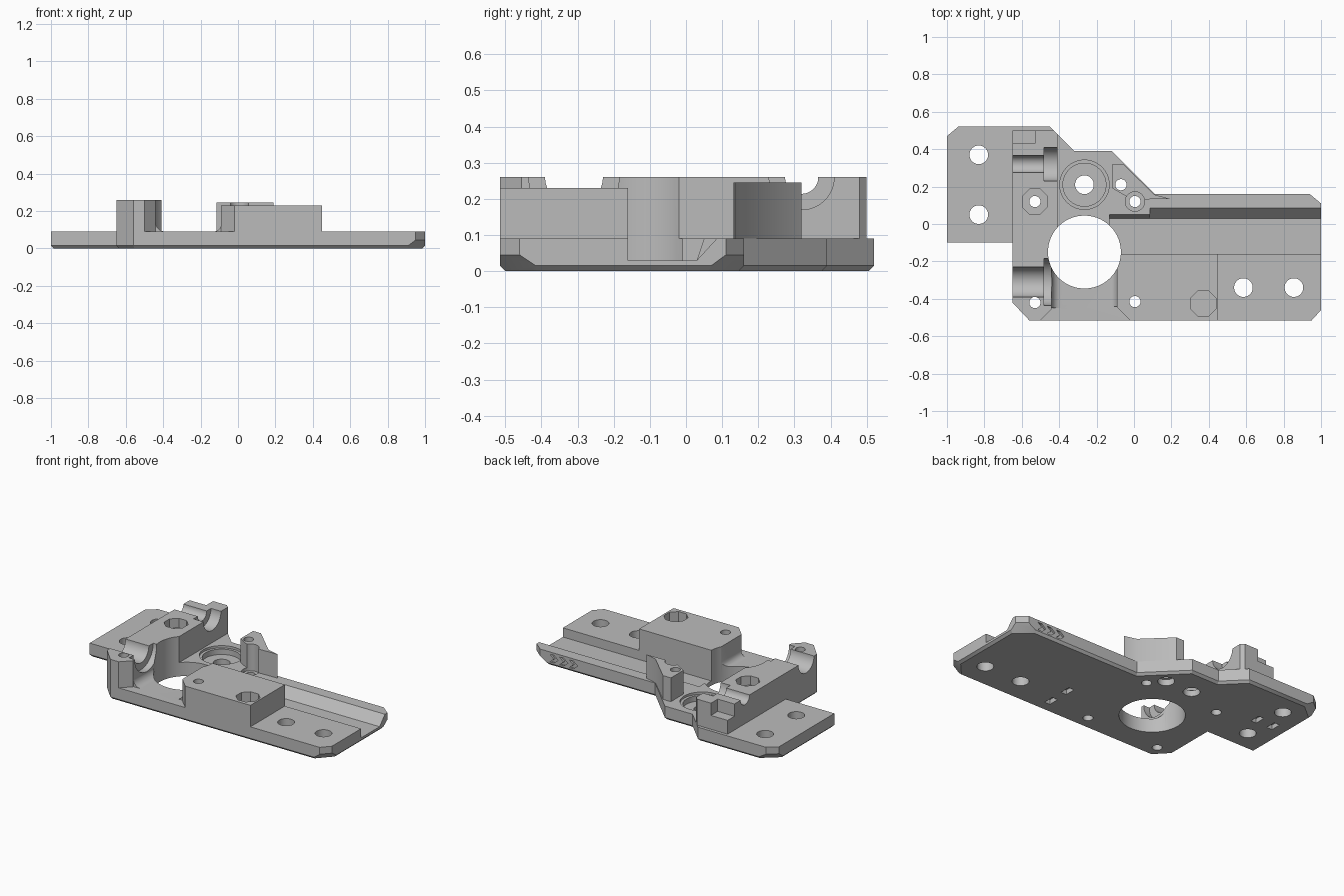
import bpy, bmesh
from math import pi, sin, cos

cube = bpy.data.objects.get("Cube")
if cube:
    bpy.data.objects.remove(cube)

mat = bpy.data.materials.new("grey plastic")
mat.use_nodes = True
GREY = (0.5, 0.5, 0.5, 1)
mat.diffuse_color = GREY
mat.node_tree.nodes["Principled BSDF"].inputs["Base Color"].default_value = GREY

AXES = {"x": lambda a, b, h: (h, a, b),
        "y": lambda a, b, h: (a, h, b),
        "z": lambda a, b, h: (a, b, h)}


def prism(name, pts, lo, hi, axis="z", bevel=0):
    """Extrude a flat profile along an axis, optionally chamfering its base."""
    bm = bmesh.new()
    place = AXES[axis]
    low = [bm.verts.new(place(a, b, lo)) for a, b in pts]
    high = [bm.verts.new(place(a, b, hi)) for a, b in pts]
    bm.faces.new(low)
    bm.faces.new(high)
    n = len(pts)
    for i in range(n):
        j = (i + 1) % n
        bm.faces.new((low[i], low[j], high[j], high[i]))
    bmesh.ops.recalc_face_normals(bm, faces=bm.faces)
    if bevel:
        rim = [e for e in bm.edges if all(abs(v.co.z - lo) < 1e-5 for v in e.verts)]
        bmesh.ops.bevel(bm, geom=rim, offset=bevel, segments=1, affect="EDGES")
    mesh = bpy.data.meshes.new(name)
    bm.to_mesh(mesh)
    bm.free()
    mesh.materials.append(mat)
    ob = bpy.data.objects.new(name, mesh)
    bpy.context.collection.objects.link(ob)
    return ob


def circle(x, y, r, n=48):
    return [(x + r * cos(2 * pi * (i + .5) / n), y + r * sin(2 * pi * (i + .5) / n))
            for i in range(n)]


def rect(x0, x1, y0, y1):
    return [(x0, y0), (x1, y0), (x1, y1), (x0, y1)]


def fillet(x, z, r, side):
    """Concave fillet profile in a wall-to-floor corner."""
    arc = [(x + side * r * (1 - cos(t * pi / 16)), z + r * (1 - sin(t * pi / 16)))
           for t in range(9)]
    return [(x - side * .02, z + r), *arc, (x + side * r, z - .02), (x - side * .02, z - .02)]


def combine(target, other, operation):
    mod = target.modifiers.new("combine", "BOOLEAN")
    mod.operation = operation
    mod.solver = "EXACT"
    mod.object = other
    bpy.context.view_layer.objects.active = target
    bpy.ops.object.modifier_apply(modifier=mod.name)
    bpy.data.objects.remove(other)


def add(*args, **kw):
    combine(body, prism("addition", *args, **kw), "UNION")


def cut(*args, **kw):
    combine(body, prism("cutter", *args, **kw), "DIFFERENCE")


# Base plate with a chamfered underside
outline = [(-1, -.10), (-.65, -.10), (-.65, -.42), (-.56, -.515), (.95, -.515),
           (1, -.46), (1, .11), (.94, .16), (.11, .16), (-.12, .39), (-.32, .39),
           (-.45, .52), (-.94, .52), (-1, .47)]
FLOOR = .09
body = prism("mounting_plate", outline, 0, FLOOR, bevel=.015)

# Rod holder block on the left and its fillet to the floor
add([(-.65, -.42), (-.56, -.515), (-.5, -.515), (-.44, -.455), (-.44, -.15),
     (-.41, -.1), (-.41, .48), (-.43, .5), (-.65, .5)], .05, .26)
add(fillet(-.44, FLOOR, .05, 1), -.45, -.15, axis="y")

# Front block with its chamfered inner corner
add([(-.09, -.445), (-.02, -.515), (.45, -.515), (.45, -.16), (-.09, -.16)], .05, .23)
add(fillet(-.09, FLOOR, .04, -1), -.44, -.17, axis="y")

# Small screw post at the back
add([(-.115, .32), (-.115, .19), (-.01, .13), (.19, .135), (.11, .157), (-.058, .32)],
    .05, .245)

# Long channel with one sloping side
cut([(-.16, .03), (.03, .03), (.085, FLOOR), (.085, .2), (-.16, .2)], .085, 1.1, axis="x")
cut([(-.16, .03), (.03, .03), (.05, FLOOR), (.05, .2), (-.16, .2)], -.13, .09, axis="x")

# Large central opening
cut(circle(-.265, -.15, .195, 64), -.1, .4)

# Bearing seat and its stepped rim
cut(circle(-.265, .21, .132), .075, .2)
cut(circle(-.265, .21, .115), .04, .2)

# Rod cradles in the left block
for y, r_rod, r_seat in ((-.31, .08, .125), (.32, .046, .09)):
    cut(circle(y, .26, r_rod, 40), -.7, -.47, axis="x")
    cut(circle(y, .26, r_seat, 40), -.482, -.38, axis="x")

# Notch on the back outer corner
cut(rect(-.7, -.53, .43, .6), .18, .4)

# Screw holes
for x, y, r in ((-.83, .37, .05), (-.83, .05, .05), (.585, -.34, .05), (.855, -.34, .05),
                (-.265, .21, .05), (-.53, .12, .03), (-.53, -.42, .03),
                (.005, -.415, .03), (-.07, .21, .03), (.005, .12, .03)):
    cut(circle(x, y, r, 32), -.1, .4)
cut(circle(.005, .12, .052, 32), .07, .4)
cut(circle(-.07, .21, .05, 32), -.1, .04)

# Octagonal nut pockets
cut(circle(-.53, .12, .073, 8), .2, .4)
cut(circle(.37, -.425, .073, 8), .16, .4)

# Cable tie slots in the underside
for x, y in ((.3, -.25), (.3, -.4), (-.77, .21), (-.89, .21)):
    cut(rect(x - .02, x + .02, y - .035, y + .035), -.1, .03)

# Large chamfers under the outer corners
for (ax, ay), (bx, by) in (((.95, -.515), (1, -.46)), ((1, .11), (.94, .16)),
                           ((-.94, .52), (-1, .47))):
    dx, dy = bx - ax, by - ay
    bm = bmesh.new()
    ends = []
    for t in (-1.5, 2.5):
        x, y = ax + t * dx, ay + t * dy
        ends.append([bm.verts.new((x + s * dy, y - s * dx, z))
                     for s, z in ((.0, .045), (1, .11), (1, -.05), (-1.2, -.045))])
    bm.faces.new(ends[0])
    bm.faces.new(ends[1])
    for i in range(4):
        j = (i + 1) % 4
        bm.faces.new((ends[0][i], ends[0][j], ends[1][j], ends[1][i]))
    bmesh.ops.recalc_face_normals(bm, faces=bm.faces)
    mesh = bpy.data.meshes.new("corner_cutter")
    bm.to_mesh(mesh)
    bm.free()
    mesh.materials.append(mat)
    wedge = bpy.data.objects.new("corner_cutter", mesh)
    bpy.context.collection.objects.link(wedge)
    combine(body, wedge, "DIFFERENCE")

# Chevron grooves on the back edge
for x in (.84, .77, .70):
    cut([(x, .025), (x + .03, .025), (x, .05), (x + .03, .075), (x, .075), (x - .03, .05)],
        .148, .2, axis="y")

bpy.ops.object.select_all(action="DESELECT")
body.select_set(True)
bpy.context.view_layer.objects.active = body
bpy.ops.object.shade_smooth_by_angle(angle=pi / 6)
